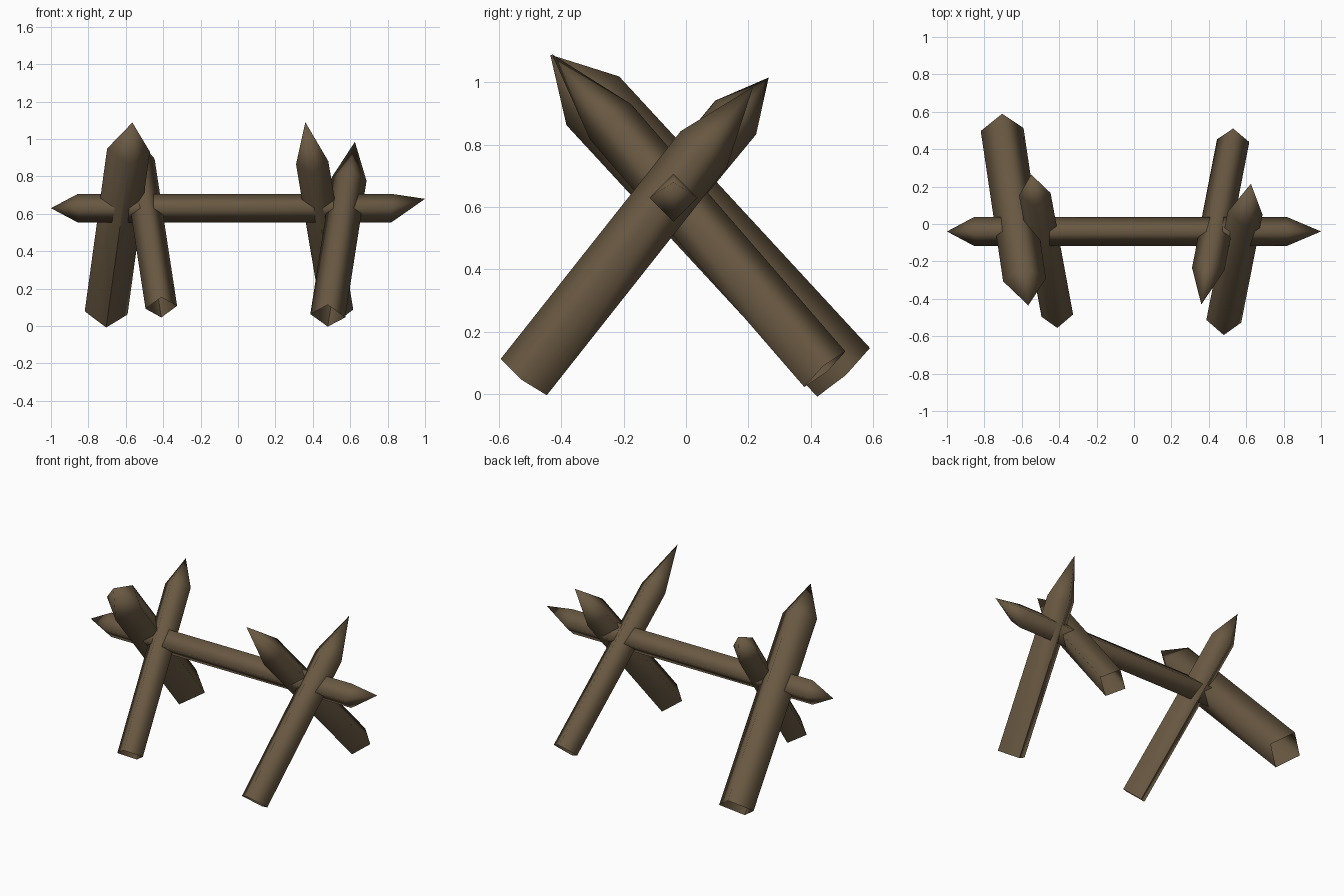
import bpy, bmesh
from mathutils import Vector

if "Cube" in bpy.data.objects:
    bpy.data.objects.remove(bpy.data.objects["Cube"])

wood = bpy.data.materials.new("dark brown wood")
wood.diffuse_color = (0.14, 0.098, 0.054, 1)
wood.use_nodes = True
wood.node_tree.nodes["Principled BSDF"].inputs["Base Color"].default_value = wood.diffuse_color


def stake(name, start, tip, radius, shoulder, side, start_tip=None):
    """Four-sided log from start to a sharpened tip; start_tip sharpens the other end too."""
    start, tip = Vector(start), Vector(tip)
    axis = tip - start
    d = axis.normalized()
    s = Vector(side)
    s = (s - d * s.dot(d)).normalized()
    n = d.cross(s)
    if n.z < 0:
        n = -n
    corners = [s, n, -s, -n]
    bm = bmesh.new()
    low = [bm.verts.new(start + c * radius) for c in corners]
    high = [bm.verts.new(start + axis * shoulder + c * radius) for c in corners]
    apex = bm.verts.new(tip)
    tail = bm.verts.new(start_tip) if start_tip else None
    for i in range(4):
        j = (i + 1) % 4
        bm.faces.new((low[i], low[j], high[j], high[i]))
        bm.faces.new((high[i], high[j], apex))
        if tail:
            bm.faces.new((low[j], low[i], tail))
    bmesh.ops.recalc_face_normals(bm, faces=bm.faces)
    # recalculation on an open shell may point inwards
    f = bm.faces[0] if not hasattr(bm.faces, "ensure_lookup_table") else None
    bm.faces.ensure_lookup_table()
    f = bm.faces[0]
    mid = start + axis * shoulder * 0.5
    if f.normal.dot(f.calc_center_median() - mid) < 0:
        bmesh.ops.reverse_faces(bm, faces=bm.faces)
    for f in bm.faces:
        f.smooth = True
    # one hard edge along the hidden seam
    seam = 0 if tail else 3
    bm.edges.get((low[seam], high[seam])).smooth = False
    me = bpy.data.meshes.new(name)
    bm.to_mesh(me)
    bm.free()
    me.materials.append(wood)
    ob = bpy.data.objects.new(name, me)
    bpy.context.collection.objects.link(ob)
    return ob


X = (1, 0, 0)
# crossed stakes, left pair then right pair
stake("left_back_stake", (-0.705, 0.505, 0.07), (-0.565, -0.435, 1.088), 0.115, 0.855, X)
stake("left_front_stake", (-0.41, -0.49, 0.10), (-0.55, 0.265, 1.015), 0.085, 0.86, X)
stake("right_back_stake", (0.53, 0.445, 0.08), (0.36, -0.43, 1.09), 0.087, 0.785, X)
stake("right_front_stake", (0.48, -0.52, 0.055), (0.625, 0.215, 0.985), 0.094, 0.785, X)

# cross bar sharpened at both ends; shoulder is a share of the shaft length
bar = stake("cross_bar", (-0.855, -0.04, 0.63), (1.0, -0.04, 0.63), 0.077, 0.902, (0, 1, 0),
            start_tip=(-1.0, -0.04, 0.63))
# the right point is cut slightly upwards
max(bar.data.vertices, key=lambda v: v.co.x).co.z = 0.68
